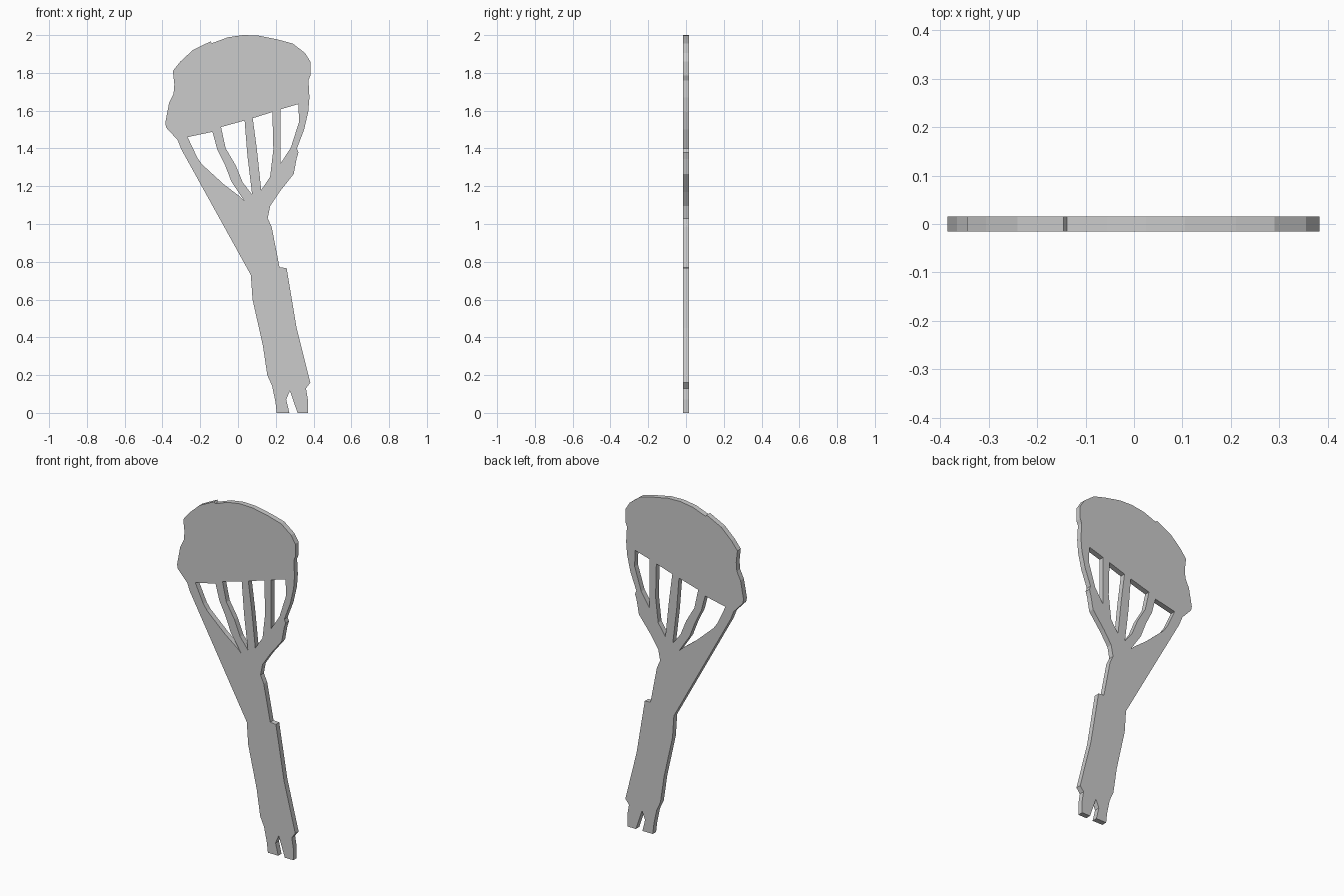
import bpy, bmesh
from math import pi

HALF_THICKNESS = 0.0155

# Outline of the flat cut-out, as (x, z) runs that follow on clockwise
left_edge = [(.205, 0), (.198, .06), (.18, .145), (.155, .2), (.132, .355), (.077, .6), (.068, .73),
             (-.3, 1.395), (-.32, 1.445), (-.38, 1.51), (-.385, 1.535)]
canopy_edge = [(-.365, 1.64), (-.341, 1.69), (-.337, 1.74), (-.345, 1.81), (-.305, 1.86),
               (-.24, 1.92), (-.145, 1.967), (-.138, 1.957), (-.055, 1.988), (.025, 2),
               (.105, 1.998), (.21, 1.977), (.29, 1.955), (.355, 1.905), (.383, 1.86),
               (.383, 1.785), (.373, 1.76), (.378, 1.67), (.372, 1.595)]
right_edge = [(.35, 1.5), (.312, 1.4), (.32, 1.378), (.31, 1.345), (.295, 1.265),
              (.22, 1.17), (.17, 1.095), (.157, 1.03), (.178, .985), (.22, .77),
              (.257, .767), (.31, .45), (.383, .16), (.36, .13), (.37, .07)]
foot_edge = [(.37, 0), (.315, 0), (.275, .118), (.255, .07), (.272, 0)]

# Openings between the cords
cord_gaps = [
    [(-.267, 1.46), (-.135, 1.488), (-.11, 1.395), (-.07, 1.315), (-.035, 1.225),
     (.035, 1.12), (.01, 1.145), (-.075, 1.21), (-.19, 1.315), (-.215, 1.35)],
    [(-.09, 1.513), (.035, 1.548), (.05, 1.36), (.075, 1.155), (.025, 1.22),
     (-.012, 1.31), (-.065, 1.4)],
    [(.078, 1.56), (.182, 1.593), (.187, 1.395), (.17, 1.25), (.123, 1.18), (.1, 1.395)],
    [(.225, 1.607), (.32, 1.635), (.323, 1.54), (.28, 1.405), (.225, 1.32)],
]


def add_loop(curve, points):
    spline = curve.splines.new('POLY')
    spline.points.add(len(points) - 1)
    for p, (x, z) in zip(spline.points, points):
        p.co = (x, z, 0, 1)
    spline.use_cyclic_u = True


# Filled and extruded profile
curve = bpy.data.curves.new("cutout_profile", 'CURVE')
curve.dimensions = '2D'
curve.fill_mode = 'BOTH'
curve.extrude = HALF_THICKNESS
for loop in [left_edge + canopy_edge + right_edge + foot_edge] + cord_gaps:
    add_loop(curve, loop)

figure = bpy.data.objects.new("parachute_cutout", curve)
bpy.context.collection.objects.link(figure)
figure.rotation_euler.x = pi / 2
bpy.context.view_layer.objects.active = figure
figure.select_set(True)
bpy.ops.object.convert(target='MESH')
bpy.ops.object.transform_apply(location=False, rotation=True, scale=False)

# Close the seams into one flat-shaded solid
figure = bpy.context.object
bm = bmesh.new()
bm.from_mesh(figure.data)
bmesh.ops.remove_doubles(bm, verts=bm.verts, dist=1e-4)
bmesh.ops.recalc_face_normals(bm, faces=bm.faces)
for f in bm.faces:
    f.smooth = False
bm.to_mesh(figure.data)
bm.free()
